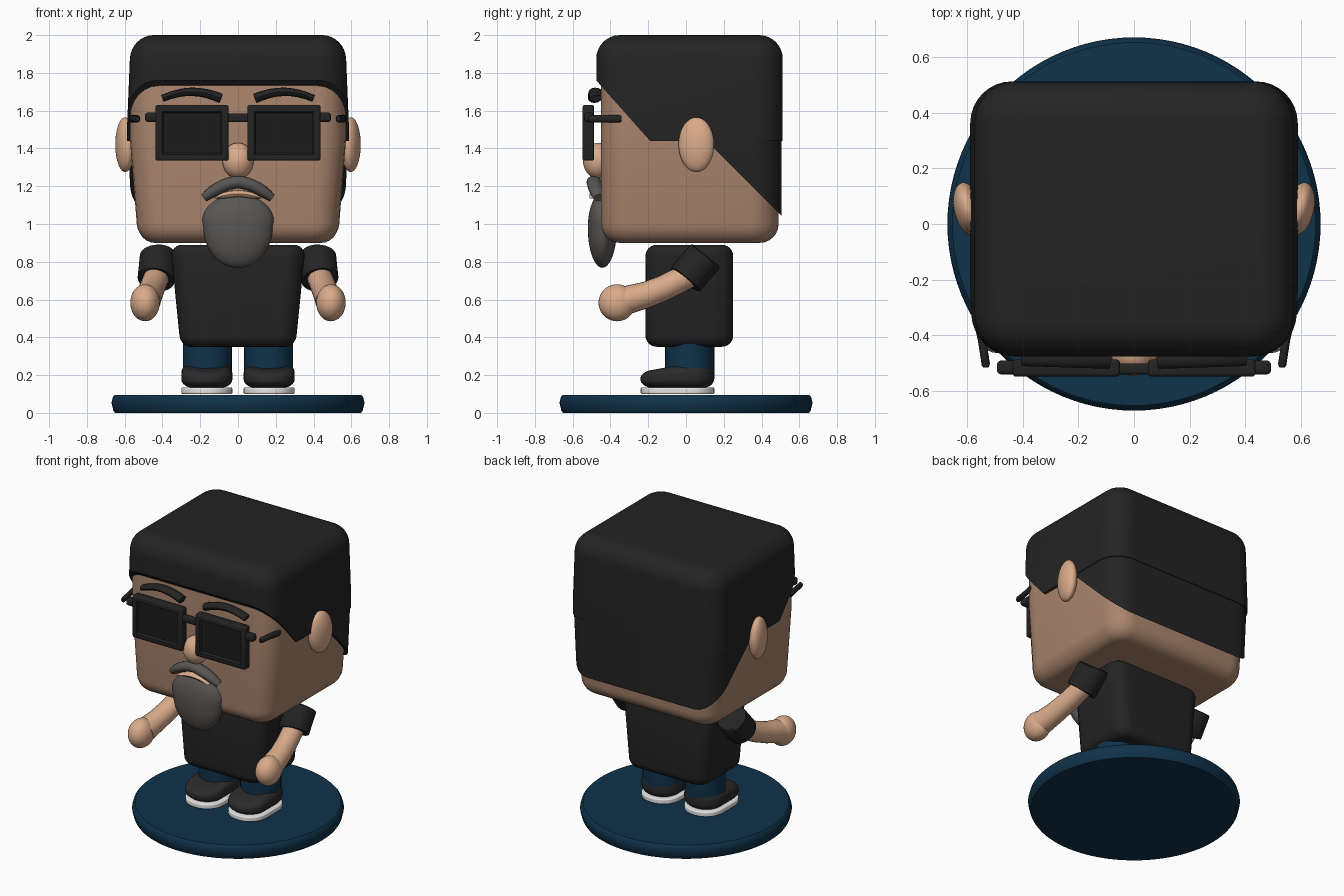
import bpy, bmesh, math
from mathutils import Vector, Matrix

if "Cube" in bpy.data.objects:
    bpy.data.objects.remove(bpy.data.objects["Cube"])

def mat(name, rgb):
    m = bpy.data.materials.new(name)
    m.diffuse_color = (*rgb, 1)
    m.use_nodes = True
    m.node_tree.nodes["Principled BSDF"].inputs["Base Color"].default_value = m.diffuse_color
    return m

BLACK = mat("soft_black", (0.017, 0.017, 0.017))
LENS = mat("lens_black", (0.012, 0.012, 0.012))
SHOE = mat("shoe_black", (0.025, 0.023, 0.023))
FACE = mat("face_tan", (0.40, 0.235, 0.155))
SKIN = mat("light_skin", (0.70, 0.41, 0.26))
NAVY = mat("navy", (0.005, 0.032, 0.068))
GRAY = mat("beard_gray", (0.10, 0.095, 0.09))
WHITE = mat("sole_white", (0.80, 0.80, 0.80))

def finish(bm, name, mats, mirror=False, angle=40):
    bmesh.ops.recalc_face_normals(bm, faces=bm.faces)
    me = bpy.data.meshes.new(name)
    bm.to_mesh(me)
    bm.free()
    for m in mats:
        me.materials.append(m)
    for p in me.polygons:
        p.use_smooth = True
    me.set_sharp_from_angle(angle=math.radians(angle))
    ob = bpy.data.objects.new(name, me)
    bpy.context.collection.objects.link(ob)
    if mirror:
        ob.modifiers.new("mirror", 'MIRROR').use_mirror_merge = False
    return ob

def rbox(lo, hi, rv, rh, seg=6):
    """Box with upright edges rounded by rv and top/bottom rims by rh."""
    lo, hi = Vector(lo), Vector(hi)
    bm = bmesh.new()
    bmesh.ops.create_cube(bm, size=1)
    for v in bm.verts:
        v.co = Vector([(lo[i] + hi[i]) / 2 + v.co[i] * (hi[i] - lo[i]) for i in range(3)])
    up = [e for e in bm.edges if abs(e.verts[0].co.z - e.verts[1].co.z) > 1e-4]
    bmesh.ops.bevel(bm, geom=up, offset=rv, segments=seg, profile=0.5, affect='EDGES')
    rim = [e for e in bm.edges if abs(e.verts[0].co.z - e.verts[1].co.z) < 1e-4]
    bmesh.ops.bevel(bm, geom=rim, offset=rh, segments=seg, profile=0.5, affect='EDGES')
    return bm

def cut(bm, co, no, clear=True):
    """Slice with a plane; when clearing, keep the side the normal points to."""
    bmesh.ops.bisect_plane(bm, geom=bm.verts[:] + bm.edges[:] + bm.faces[:],
                           plane_co=co, plane_no=no, clear_inner=clear)
    if clear:
        bmesh.ops.holes_fill(bm, edges=[e for e in bm.edges if e.is_boundary], sides=0)

def ellipsoid(c, r, rot=None):
    bm = bmesh.new()
    bmesh.ops.create_uvsphere(bm, u_segments=32, v_segments=20, radius=1)
    m = Matrix.Translation(c) @ (rot or Matrix()) @ Matrix.Diagonal((*r, 1))
    bm.transform(m)
    return bm

def tube(pts, radii, ref=(0, 1, 0), n=20):
    """Swept elliptical tube; radii are (across, along ref)."""
    pts = [Vector(p) for p in pts]
    bm, rings = bmesh.new(), []
    for i, p in enumerate(pts):
        t = (pts[min(i + 1, len(pts) - 1)] - pts[max(i - 1, 0)]).normalized()
        a = t.cross(Vector(ref)).normalized()
        b = a.cross(t)
        ra, rb = radii[i]
        rings.append([bm.verts.new(p + a * ra * math.cos(k * math.tau / n)
                                   + b * rb * math.sin(k * math.tau / n)) for k in range(n)])
    for r0, r1 in zip(rings, rings[1:]):
        for k in range(n):
            bm.faces.new((r0[k], r0[(k + 1) % n], r1[(k + 1) % n], r1[k]))
    bm.faces.new(rings[0])
    bm.faces.new(rings[-1])
    return bm

def taper(bm, z0, s0, z1, s1):
    for v in bm.verts:
        f = min(max((v.co.z - z0) / (z1 - z0), 0), 1)
        v.co.x *= s0 + (s1 - s0) * f

# round base
bm = tube([(0, 0, z) for z in (0, 0.012, 0.055, 0.085, 0.095)],
          [(r, r) for r in (0.652, 0.66, 0.67, 0.662, 0.652)], n=96)
finish(bm, "base", [NAVY])

# shoes, soles and legs
bm = rbox((0.03, -0.24, 0.10), (0.30, 0.15, 0.135), 0.128, 0.008, 8)
finish(bm, "soles", [WHITE], True)
bm = rbox((0.03, -0.24, 0.135), (0.30, 0.15, 0.26), 0.128, 0.05, 8)
for v in bm.verts:
    if v.co.z > 0.15 and v.co.y < 0:
        v.co.z -= (v.co.z - 0.15) * min(-v.co.y / 0.24, 1) * 0.4
finish(bm, "shoes", [SHOE], True)
bm = tube([(0.162, 0.02, 0.20), (0.162, 0.02, 0.42)], [(0.13, 0.13)] * 2, n=32)
finish(bm, "legs", [NAVY], True)

# torso
bm = rbox((-0.355, -0.215, 0.35), (0.355, 0.25, 0.89), 0.10, 0.06)
taper(bm, 0.36, 0.86, 0.86, 1.0)
finish(bm, "shirt", [BLACK])

# sleeves, arms and hands
bm = tube([(0.42, 0.105, 0.835), (0.42, 0.097, 0.825), (0.432, 0.0, 0.71), (0.433, -0.004, 0.705)],
          [(0.09, 0.09), (0.10, 0.10), (0.10, 0.10), (0.095, 0.095)], (1, 0, 0), 28)
finish(bm, "sleeves", [BLACK], True)
bm = tube([(0.42, 0.06, 0.75), (0.437, -0.03, 0.705), (0.455, -0.12, 0.66),
           (0.47, -0.21, 0.625), (0.487, -0.34, 0.59)],
          [(0.065, 0.065), (0.067, 0.067), (0.068, 0.068), (0.07, 0.07), (0.077, 0.077)], (1, 0, 0), 24)
finish(bm, "arms", [SKIN], True)
finish(ellipsoid((0.492, -0.365, 0.583), (0.078, 0.098, 0.098)), "hands", [SKIN], True)

# head
bm = rbox((-0.572, -0.45, 0.90), (0.572, 0.49, 1.93), 0.15, 0.10)
cut(bm, (0, 0, 1.45), (0, 0, 1), False)
taper(bm, 0.95, 0.93, 1.45, 1.0)
finish(bm, "head", [FACE])

# hair cap with slanted sideburns, and the back section under it
bm = rbox((-0.588, -0.475, 0.8), (0.588, 0.512, 2.0), 0.15, 0.125, 8)
cut(bm, (0, 0, 1.5), (0, 0, 1), False)
taper(bm, 1.5, 1.0, 2.0, 0.965)
cut(bm, (0, 0, 1.44), (0, 0, 1))
cut(bm, (0, -0.19, 1.44), Vector((0, 0.32, 0.285)).normalized())
finish(bm, "hair_top", [BLACK], angle=30)
bm = rbox((-0.584, -0.47, 0.7), (0.584, 0.506, 2.0), 0.15, 0.08)
cut(bm, (0, 0, 1.45), (0, 0, 1), False)
taper(bm, 0.95, 0.94, 1.45, 1.0)
cut(bm, (0, 0, 1.45), (0, 0, -1))
cut(bm, (0, 0.11, 1.44), Vector((0, 1, 1)).normalized())
finish(bm, "hair_back", [BLACK], angle=30)

# ears and nose
bm = ellipsoid((0.597, 0.055, 1.42), (0.05, 0.096, 0.145), Matrix.Rotation(math.radians(-12), 4, 'Z'))
finish(bm, "ears", [SKIN], True)
finish(ellipsoid((0, -0.465, 1.335), (0.082, 0.08, 0.095)), "nose", [SKIN])

# eyebrows
N = 8
ts = [i / N for i in range(N + 1)]
bm = tube([(0.09 + 0.31 * t, -0.485 + 0.01 * t, 1.665 + 0.035 * math.sin(math.pi * t) ** 0.9)
           if 0 < t < 1 else (0.09 + 0.31 * t, -0.485 + 0.01 * t, 1.665) for t in ts],
          [(0.026 - 0.008 * t, 0.035) for t in ts], n=12)
finish(bm, "eyebrows", [BLACK], True)

# glasses: framed lenses, bridge, hinges and side arms
bm = rbox((0.05, -0.548, 1.335), (0.437, -0.486, 1.63), 0.014, 0.012, 3)
for d in (-1, 1):
    f = max(bm.faces, key=lambda f: f.normal.y * d * f.calc_area())
    bmesh.ops.inset_region(bm, faces=[f], thickness=0.03, depth=0)
    bmesh.ops.inset_region(bm, faces=[f], thickness=0.012, depth=-0.014)
    f.material_index = 1
finish(bm, "glasses_frames", [BLACK, LENS], True)
bm = rbox((-0.07, -0.54, 1.54), (0.07, -0.50, 1.585), 0.01, 0.01, 3)
finish(bm, "glasses_bridge", [BLACK])
bm = rbox((0.42, -0.54, 1.54), (0.492, -0.49, 1.59), 0.015, 0.015, 3)
finish(bm, "glasses_hinges", [BLACK], True)
bm = tube([(0.532, -0.515, 1.557), (0.532, -0.505, 1.557), (0.545, -0.42, 1.557),
           (0.56, -0.35, 1.557), (0.562, -0.34, 1.557)],
          [(0.01, 0.014), (0.015, 0.02), (0.015, 0.02), (0.015, 0.02), (0.01, 0.014)], (0, 0, 1), 12)
finish(bm, "glasses_arms", [BLACK], True)

# moustache, lower lip and beard
N = 16
xs = [-1 + 2 * i / N for i in range(N + 1)]
bm = tube([(0.178 * x, -0.487 + 0.025 * x * x, 1.222 - 0.082 * abs(x) ** 1.7) for x in xs],
          [(0.034 - 0.012 * x ** 4, 0.04 - 0.012 * x ** 4) for x in xs], n=16)
finish(bm, "moustache", [GRAY])
bm = tube([(0.125 * x, -0.475, 1.16 - 0.025 * x * x) for x in xs],
          [(0.018 * (1.02 - x ** 4), 0.035) for x in xs], n=12)
finish(bm, "lip", [SKIN])
bm = ellipsoid((0, 0, 0), (1, 1, 1))
for v in bm.verts:
    x, y, z = v.co
    w = 1 + 0.10 * math.sin(math.pi * max(z, 0))
    v.co = (0.183 * x * w, -0.443 + 0.077 * y, 0.98 + (0.185 if z > 0 else 0.212) * z)
finish(bm, "beard", [GRAY])
